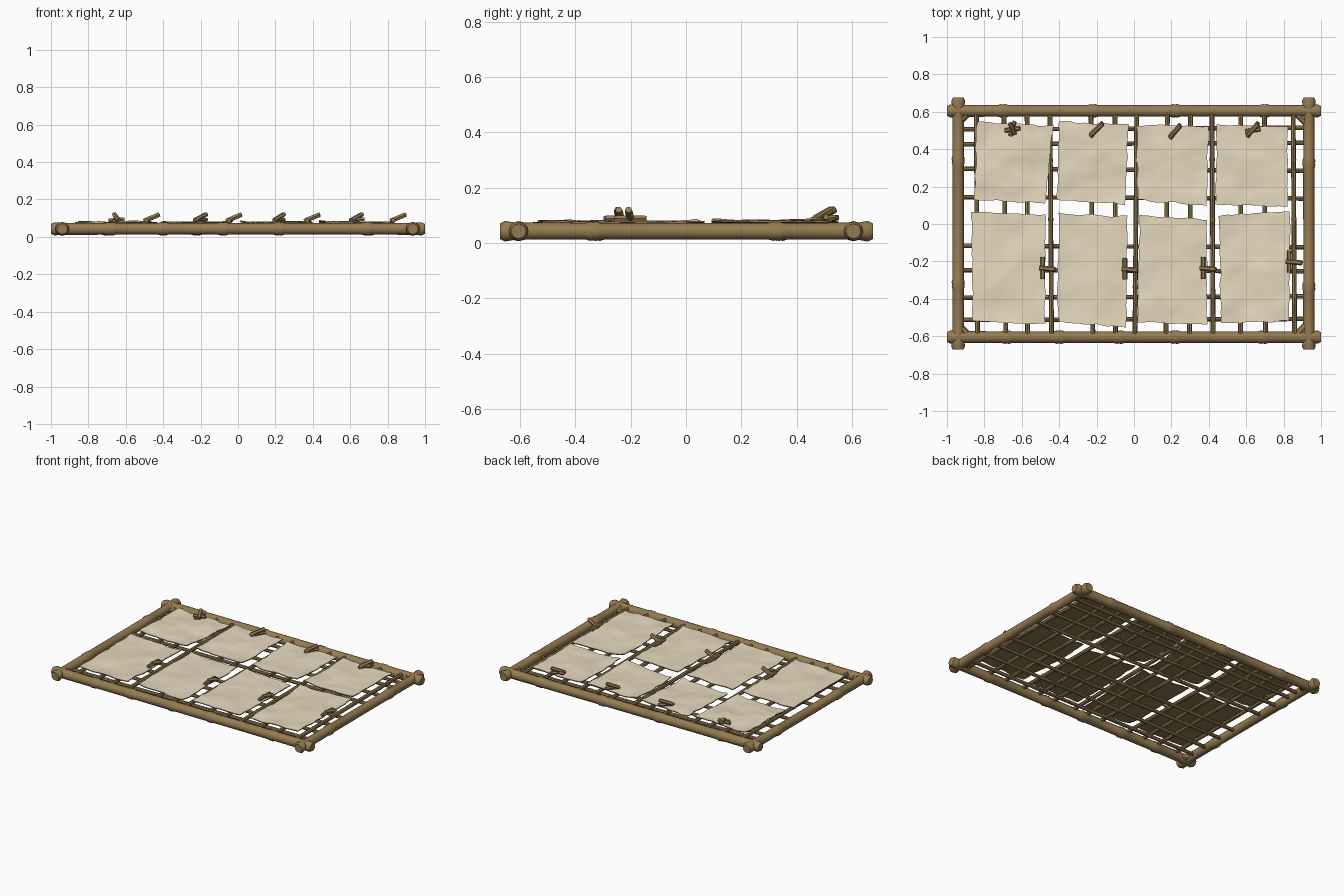
import bpy, bmesh, math, random
from mathutils import Vector, noise

if "Cube" in bpy.data.objects:
    bpy.data.objects.remove(bpy.data.objects["Cube"])

random.seed(4)

def mat(name, rgb):
    m = bpy.data.materials.new(name)
    m.diffuse_color = (*rgb, 1)
    m.use_nodes = True
    m.node_tree.nodes["Principled BSDF"].inputs["Base Color"].default_value = m.diffuse_color
    return m

BAMBOO = mat("bamboo brown", (0.30, 0.198, 0.082))
SHEET = mat("pale sheet", (0.80, 0.70, 0.52))
UNDER = mat("brown sheet underside", (0.27, 0.185, 0.08))

def finish(name, bm, mats):
    me = bpy.data.meshes.new(name)
    bmesh.ops.recalc_face_normals(bm, faces=bm.faces)
    bm.to_mesh(me)
    bm.free()
    ob = bpy.data.objects.new(name, me)
    bpy.context.collection.objects.link(ob)
    for m in mats:
        me.materials.append(m)
    bpy.context.view_layer.objects.active = ob
    bpy.ops.object.select_all(action='DESELECT')
    ob.select_set(True)
    bpy.ops.object.shade_smooth_by_angle(angle=math.radians(40))
    return ob

def cane(name, a, b, r, nodes=(), sides=10, flare=1.0):
    """Lathed cane from a to b; nodes are fractions where a joint ring swells."""
    a, b = Vector(a), Vector(b)
    d = b - a
    L = d.length
    tip = 0.75 if flare > 1 else 0.9
    e1, e2 = min(.1, 0.018 / L), min(.3, 0.055 / L)
    prof = [(0, r * flare * tip), (e1, r * flare), (e2, r)]
    for t in nodes:
        w = r * 0.35 / L
        prof += [(t - 2.5 * w, r * 0.98), (t - w, r * 1.12), (t, r * 1.06),
                 (t + w, r * 1.14), (t + 2.5 * w, r * 0.96)]
    prof += [(1 - e2, r), (1 - e1, r * flare), (1, r * flare * tip)]
    q = d.to_track_quat('Z', 'Y')
    bm = bmesh.new()
    rings = []
    for t, rr in prof:
        c = a + d * t
        rings.append([bm.verts.new(c + q @ Vector((rr * math.cos(k * math.tau / sides),
                      rr * math.sin(k * math.tau / sides), 0))) for k in range(sides)])
    for p, n in zip(rings, rings[1:]):
        for k in range(sides):
            bm.faces.new((p[k], p[(k + 1) % sides], n[(k + 1) % sides], n[k]))
    # hollow-looking ends
    for ring in (rings[0], rings[-1]):
        f = bm.faces.new(ring)
        bmesh.ops.inset_individual(bm, faces=[f], thickness=r * 0.2, depth=-r * 0.3)
    return finish(name, bm, [BAMBOO])

# outer frame
Z = 0.043
cane("front_rail", (-1, -0.605, Z), (1, -0.605, Z), 0.032, (.16, .3, .46, .61, .845), 12, 1.1)
cane("back_rail", (-1, 0.605, Z), (1, 0.605, Z), 0.032, (.15, .39, .61, .85), 12, 1.1)
cane("left_rail", (-0.94, -0.672, Z), (-0.94, 0.676, Z), 0.031, (.26, .75), 12, 1.2)
cane("right_rail", (0.935, -0.672, Z), (0.935, 0.676, Z), 0.031, (.25, .74), 12, 1.2)
for sx in (-1, 1):
    for sy in (-1, 1):
        # diagonal binding across the inside of each joint
        s = 0.0 if sx > 0 else 0.02
        cane("corner_binding", (sx * (0.86 + s), sy * 0.605, Z), (sx * 0.935, sy * (0.53 + s), Z), 0.022, (), 8)

# lattice of thin sticks
for x in (-.84, -.69, -.57, -.445, -.225, -.1, .01, .175, .3, .42, .57, .7, .855):
    j = random.uniform(-.006, .006)
    cane("long_stick", (x - j, -.61, .055), (x + j, .61, .055), 0.013,
         (.2 + j * 5, .52, .8 + j * 5), 8)
for y in (.51, .43, .29, .14, -.12, -.25, -.39, -.51):
    j = random.uniform(-.006, .006)
    cane("cross_stick", (-.94, y + j, .036), (.94, y - j, .036), 0.012,
         (.15, .42 + j * 6, .7), 8)

def sheet(name, tl, tr, br, bl, seed, base, nx=16, ny=20):
    """Wrinkled sheet with ragged edges, pale above and brown below."""
    tl, tr, br, bl = map(Vector, (tl, tr, br, bl))
    bm = bmesh.new()

    def grid(dz):
        rows = []
        for j in range(ny + 1):
            v = j / ny
            row = []
            for i in range(nx + 1):
                u = i / nx
                p = (bl * (1 - u) + br * u) * (1 - v) + (tl * (1 - u) + tr * u) * v
                n = noise.noise(Vector((p.x * 6, p.y * 6, seed)))
                n += 0.35 * noise.noise(Vector((p.x * 15, p.y * 15, seed + 4)))
                e = 0.010 * noise.noise(Vector((p.x * 17, p.y * 17, seed + 9)))
                curl = 0.006 * (abs(2 * u - 1) ** 4) * (abs(2 * v - 1) ** 3)
                z = max(base + 0.011 * n + curl, 0.068)
                row.append(bm.verts.new((p.x + e, p.y + e * 0.9, z + dz)))
            rows.append(row)
        return rows
    T, B = grid(0.002), grid(-0.004)

    def quad(vs, mi):
        bm.faces.new(vs).material_index = mi
    for j in range(ny):
        for i in range(nx):
            for g, mi in ((T, 0), (B, 1)):
                quad((g[j][i], g[j][i + 1], g[j + 1][i + 1], g[j + 1][i]), mi)
    for j in range(ny):
        for i in (0, nx):
            quad((T[j][i], T[j + 1][i], B[j + 1][i], B[j][i]), 1)
    for i in range(nx):
        for j in (0, ny):
            quad((T[j][i], T[j][i + 1], B[j][i + 1], B[j][i]), 1)
    finish(name, bm, [SHEET, UNDER])

# two rows of four sheets: corners top-left, top-right, bottom-right, bottom-left
sheets = [
    ((-.84, .545), (-.43, .525), (-.475, .11), (-.855, .13)),
    ((-.40, .55), (-.03, .53), (-.045, .105), (-.41, .13)),
    ((.02, .53), (.395, .52), (.39, .10), (.02, .13)),
    ((.44, .53), (.82, .52), (.82, .09), (.435, .105)),
    ((-.87, .065), (-.475, .05), (-.475, -.535), (-.865, -.52)),
    ((-.405, .06), (-.04, .04), (-.04, -.55), (-.405, -.525)),
    ((.03, .05), (.39, .02), (.39, -.54), (.02, -.525)),
    ((.455, .045), (.835, .07), (.83, -.52), (.465, -.53))]
for k, c in enumerate(sheets):
    sheet("sheet", *[(*p, 0) for p in c], k * 3.7, 0.077 if k < 4 else 0.074)

# pegs: a flat bar with a second bar rising from it
for x, y in ((-.488, -.235), (-.048, -.24), (.37, -.235), (.83, -.2)):
    cane("peg_bar", (x, y - .058, .088), (x, y + .058, .088), 0.013, (), 6)
    cane("peg_lever", (x - .015, y, .085), (x + .068, y - .008, .120), 0.014, (), 6)
for x, y, w, dx in ((-.65, .5, .042, .025), (-.2, .495, 0, .065), (.22, .485, 0, .055), (.635, .495, .04, .06)):
    s = -1 if x < -.5 else 1
    if w:
        cane("peg_bar", (x - w, y, .088), (x + w, y + .012, .094), 0.012, (), 6)
    cane("peg_base", (x - dx / 2, y - .03, .085), (x + dx / 2, y + .05, .093), 0.011, (), 6)
    cane("peg_lever", (x - s * dx / 2, y - .02, .088), (x + s * dx / 2, y + .04, .122), 0.013, (), 6)
